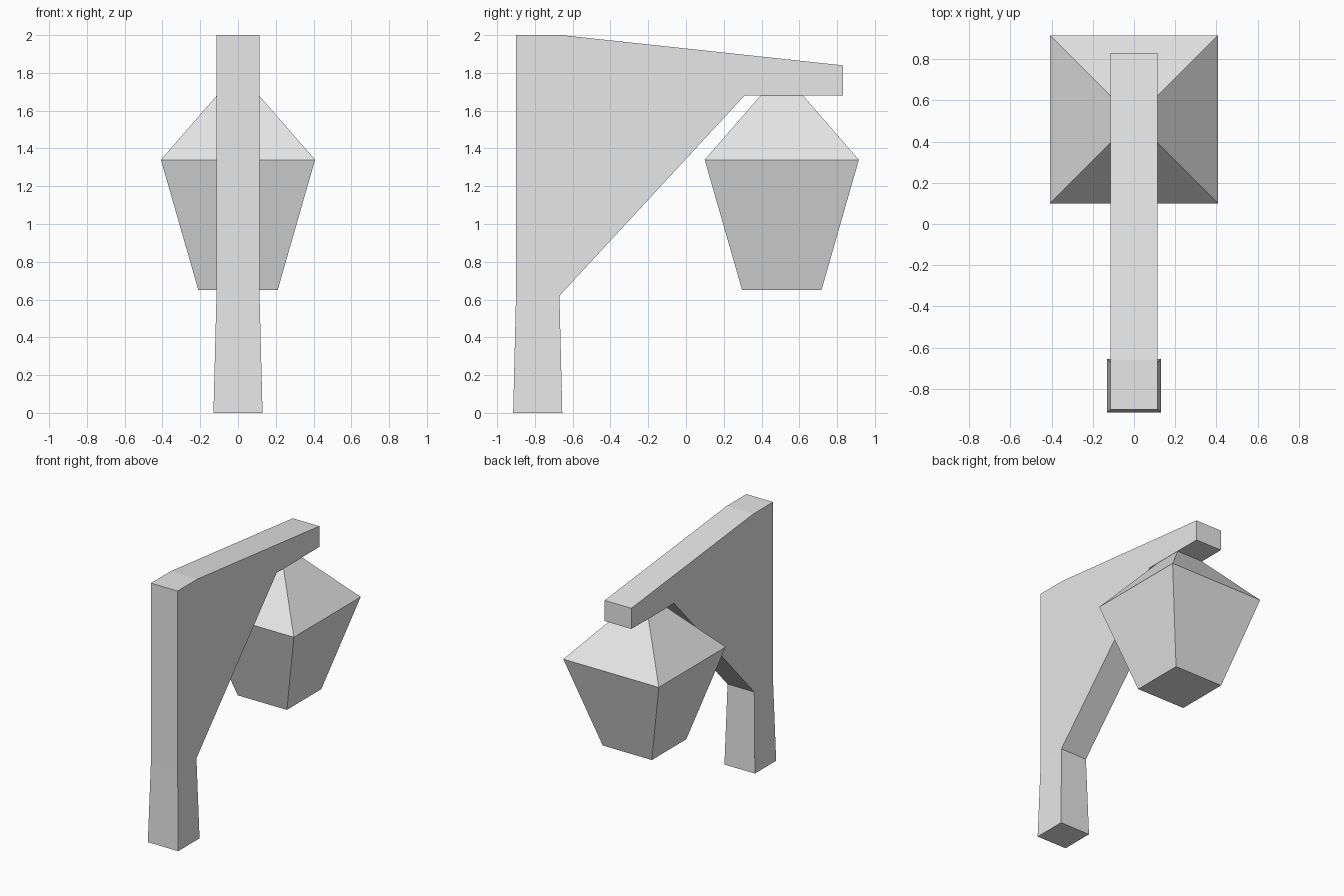
import bpy
import bmesh

cube = bpy.data.objects.get("Cube")
if cube:
    bpy.data.objects.remove(cube, do_unlink=True)

grey = bpy.data.materials.new("light_grey")
grey.use_nodes = True
colour = (0.8, 0.8, 0.8, 1)
grey.diffuse_color = colour
grey.node_tree.nodes["Principled BSDF"].inputs["Base Color"].default_value = colour


def finish(name, bm):
    bmesh.ops.recalc_face_normals(bm, faces=bm.faces)
    mesh = bpy.data.meshes.new(name)
    bm.to_mesh(mesh)
    bm.free()
    mesh.materials.append(grey)
    obj = bpy.data.objects.new(name, mesh)
    bpy.context.collection.objects.link(obj)
    return obj


def join_loops(bm, a, b):
    """Bridge two matching vertex loops with quads."""
    n = len(a)
    return [bm.faces.new((a[i], a[(i + 1) % n], b[(i + 1) % n], b[i]))
            for i in range(n)]


# Post with sloping bracket and arm: side profile extruded across x
HALF = 0.114
profile = [(-0.90, 0.62), (-0.67, 0.62), (0.31, 1.68), (0.83, 1.68),
           (0.83, 1.84), (-0.66, 2.0), (-0.90, 2.0)]
bm = bmesh.new()
right, left = [[bm.verts.new((x, y, z)) for y, z in profile] for x in (-HALF, HALF)]
bm.faces.new(right)
bm.faces.new(left)
sides = join_loops(bm, right, left)

# Slightly flared foot pulled down from the underside of the post
foot = bmesh.ops.extrude_discrete_faces(bm, faces=[sides[0]])["faces"][0]
top_ring = [right[0], right[1], left[1], left[0]]
foot_ring = list(foot.verts)
for v in foot_ring:
    v.co.x = 0.13 if v.co.x > 0 else -0.13
    v.co.y = -0.655 if v.co.y > -0.8 else -0.915
    v.co.z = 0
finish("post_and_arm", bm)


# Lantern: stacked square sections
def square_stack(name, sections, centre_y):
    bm = bmesh.new()
    rings = [[bm.verts.new((sx * h, centre_y + sy * h, z))
              for sx, sy in ((-1, -1), (1, -1), (1, 1), (-1, 1))]
             for h, z in sections]
    for a, b in zip(rings, rings[1:]):
        join_loops(bm, a, b)
    bm.faces.new(rings[0])
    bm.faces.new(rings[-1])
    return finish(name, bm)


square_stack("lantern", [(0.21, 0.65), (0.408, 1.34), (0.112, 1.68)], 0.507)
